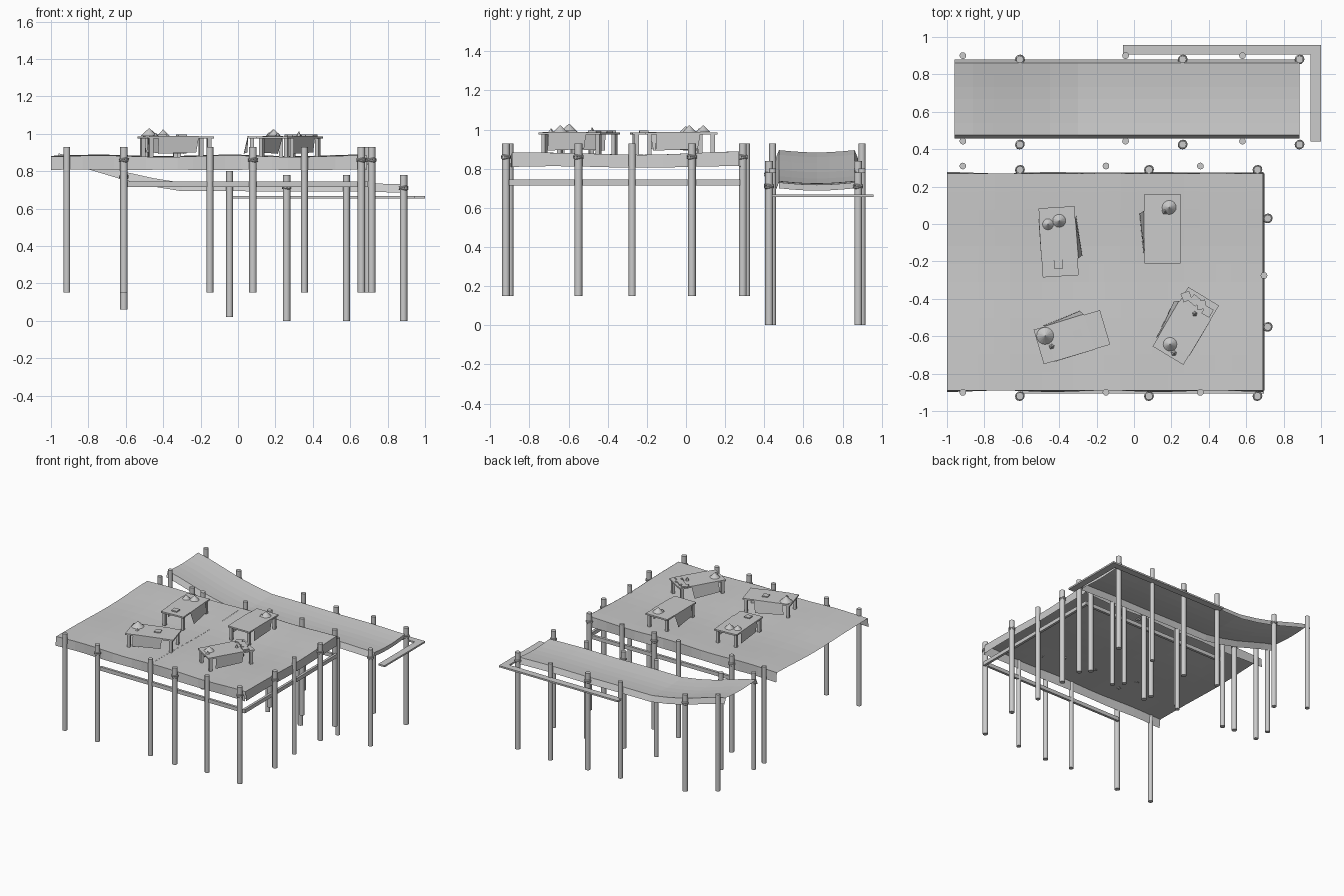
import bpy, bmesh
from math import sin, pi, radians
from mathutils import Matrix, Vector

if "Cube" in bpy.data.objects:
    bpy.data.objects.remove(bpy.data.objects["Cube"])


def finish(name, bm, smooth=False):
    me = bpy.data.meshes.new(name)
    bm.to_mesh(me)
    bm.free()
    ob = bpy.data.objects.new(name, me)
    bpy.context.collection.objects.link(ob)
    for p in me.polygons:
        p.use_smooth = smooth and len(p.vertices) < 6
    return ob


def grid(name, f, us, vs):
    """Open surface from f(u, v) -> (x, y, z)."""
    bm = bmesh.new()
    rows = [[bm.verts.new(f(u, v)) for v in vs] for u in us]
    for a, b in zip(rows, rows[1:]):
        for i in range(len(vs) - 1):
            bm.faces.new((a[i], b[i], b[i + 1], a[i + 1]))
    return finish(name, bm)


def add_box(bm, lo, hi, mat=Matrix()):
    lo, hi = Vector(lo), Vector(hi)
    d = hi - lo
    m = mat @ Matrix.Translation((lo + hi) / 2) @ Matrix.Diagonal((d.x, d.y, d.z, 1))
    bmesh.ops.create_cube(bm, size=1, matrix=m)


def box(name, lo, hi, mat=Matrix()):
    bm = bmesh.new()
    add_box(bm, lo, hi, mat)
    return finish(name, bm)


def post(name, x, y, z0, r=0.018, wrap=None):
    bm = bmesh.new()
    bmesh.ops.create_cone(bm, cap_ends=True, segments=12, radius1=r, radius2=r,
                          depth=0.78, matrix=Matrix.Translation((x, y, z0 + 0.39)))
    finish(name, bm, True)
    if wrap:  # two crossed rope turns
        for tilt in (0.25, -0.25):
            bpy.ops.mesh.primitive_torus_add(
                location=(x, y, wrap), rotation=(tilt, tilt, 0), major_segments=12,
                minor_segments=6, major_radius=r + 0.001, minor_radius=0.006)
            bpy.context.object.name = name + "_rope"


def span(a, b, n):
    return [a + (b - a) * i / n for i in range(n + 1)]


# Deck: two gently wavy sheets with a seam
X0, X1, Y0, Y1, SEAM = -1.0, 0.69, -0.89, 0.27, -0.157


def deck_z(x, y):
    t = (y - Y0) / (Y1 - Y0)
    return 0.882 - 0.012 * sin(pi * t) + 0.004 * sin(9 * x + 2) + 0.003 * sin(8 * y)


grid("deck_left", lambda x, y: (x, y, deck_z(x, y)), span(X0, SEAM, 10), span(Y0, Y1, 12))
grid("deck_right", lambda x, y: (x, y, deck_z(x, y) - 0.001),
     span(SEAM, X1, 10), span(Y0, Y1, 12))

# Hanging deck edges
for nm, y, s in (("front", Y0, -1), ("back", Y1, 1)):
    grid("deck_skirt_" + nm,
         lambda x, t: (x, y + s * t * (0.004 + 0.004 * sin(11 * x)),
                       deck_z(x, y) * (1 - t) + t * (0.807 + 0.002 * sin(13 * x))),
         span(X0, X1, 20), (0, 1))
grid("deck_skirt_right",
     lambda y, t: (X1 + t * 0.007, y, deck_z(X1, y) * (1 - t) + t * (0.809 + 0.004 * sin(7 * y))),
     span(Y0, Y1, 12), (0, 1))

# Rails below the deck
box("rail_front", (-0.6, -0.905, 0.715), (0.66, -0.885, 0.745))
box("rail_back", (-0.6, 0.255, 0.715), (0.66, 0.275, 0.745))
box("rail_right", (0.675, -0.905, 0.715), (0.695, 0.275, 0.745))

# Deck posts
for x in (-0.61, 0.08, 0.66):
    for y in (-0.92, 0.29):
        post("deck_post", x, y, 0.15, 0.02, 0.86)
for y in (-0.55, 0.03):
    post("deck_side_post", 0.715, y, 0.15, 0.02, 0.86)
for x in (-0.915, -0.15, 0.355):
    post("deck_thin_post", x, -0.9, 0.15)
    post("deck_thin_post", x, 0.31, 0.15)
post("deck_thin_post", 0.695, -0.275, 0.15)

# Walkway that slopes up at its left end
path = [(-0.96, 0.895), (-0.86, 0.872), (-0.75, 0.84), (-0.6, 0.795), (-0.45, 0.762),
        (-0.3, 0.738), (0, 0.738), (0.3, 0.735), (0.6, 0.737), (0.885, 0.73)]
W0, W1 = 0.475, 0.862
grid("walkway", lambda p, y: (p[0], y, p[1] - 0.012 * sin(pi * (y - W0) / (W1 - W0))),
     path, span(W0, W1, 6))
for nm, y, s in (("front", W0, -1), ("back", W1, 1)):
    grid("walkway_skirt_" + nm, lambda p, t: (p[0], y + s * 0.018 * t, p[1] - 0.045 * t),
         path, (0, 1))
grid("walkway_skirt_end",
     lambda y, t: (0.885, y, 0.73 - 0.03 * t - 0.012 * sin(pi * (y - W0) / (W1 - W0))),
     span(W0, W1, 6), (0, 1))

# Walkway posts
for x, z0, wrap in ((-0.61, 0.06, 0.77), (0.26, 0.0, 0.715), (0.885, 0.0, 0.71)):
    for y in (0.425, 0.88):
        post("walkway_post", x, y, z0, 0.02, wrap)
for x, z0 in ((-0.915, 0.15), (-0.045, 0.02), (0.58, 0.0)):
    for y in (0.443, 0.9):
        post("walkway_thin_post", x, y, z0)

# Flat L-shaped ledge around the walkway's corner
box("ledge_back", (-0.06, 0.905, 0.655), (1.0, 0.958, 0.668))
box("ledge_right", (0.945, 0.44, 0.655), (1.0, 0.905, 0.668))


# Tables with a cloth hanging over both long sides
def table(x, y, deg):
    m = Matrix.Translation((x, y, 0)) @ Matrix.Rotation(radians(deg), 4, 'Z')
    bm = bmesh.new()
    add_box(bm, (-0.096, -0.185, 0.974), (0.096, 0.185, 0.986), m)
    for sx in (-1, 1):
        for sy in (-1, 1):
            cx, cy = sx * 0.078, sy * 0.162
            add_box(bm, (cx - 0.011, cy - 0.011, 0.87), (cx + 0.011, cy + 0.011, 0.976), m)
    finish("table", bm)
    bm = bmesh.new()
    rows = [[(-0.122, 0.08, 0.893), (-0.1, 0.095, 0.987), (0.098, 0.1, 0.988), (0.095, 0.085, 0.9)],
            [(-0.102, -0.135, 0.9), (-0.097, -0.12, 0.987), (0.098, -0.125, 0.988), (0.1, -0.13, 0.893)]]
    a, b = [[bm.verts.new(m @ Vector(c)) for c in r] for r in rows]
    for i in range(3):
        bm.faces.new((a[i], a[i + 1], b[i + 1], b[i]))
    finish("table_cloth", bm)


for t in ((-0.403, -0.095, 183.5), (0.152, -0.025, 0), (-0.332, -0.605, -73.5),
          (0.277, -0.545, -31)):
    table(*t)

# Heaped goods: x, y, radius, height
for x, y, r, h in ((-0.46, -0.002, 0.03, 0.03), (-0.4, 0.017, 0.035, 0.035),
                   (0.188, 0.088, 0.038, 0.035), (0.165, 0.068, 0.017, 0.02),
                   (-0.475, -0.598, 0.046, 0.042), (-0.44, -0.655, 0.015, 0.018),
                   (0.193, -0.643, 0.037, 0.035), (0.213, -0.69, 0.016, 0.018),
                   (0.325, -0.48, 0.014, 0.025)):
    bm = bmesh.new()
    bmesh.ops.create_cone(bm, cap_ends=True, segments=16 if r > 0.02 else 5, radius1=r,
                          radius2=0.002, depth=h, matrix=Matrix.Translation((x, y, 0.987 + h / 2)))
    finish("goods_heap", bm)

# Flat goods: x, y, half size, rotation
for x, y, s, deg in ((-0.405, -0.215, 0.023, 3), (-0.302, -0.588, 0.023, 16),
                     (0.28, -0.388, 0.024, 20), (0.325, -0.408, 0.024, 50),
                     (0.36, -0.432, 0.024, 10), (0.393, -0.468, 0.024, 60)):
    m = Matrix.Translation((x, y, 0.986)) @ Matrix.Rotation(radians(deg), 4, 'Z')
    box("goods_flat", (-s, -s, 0), (s, s, 0.009), m)
